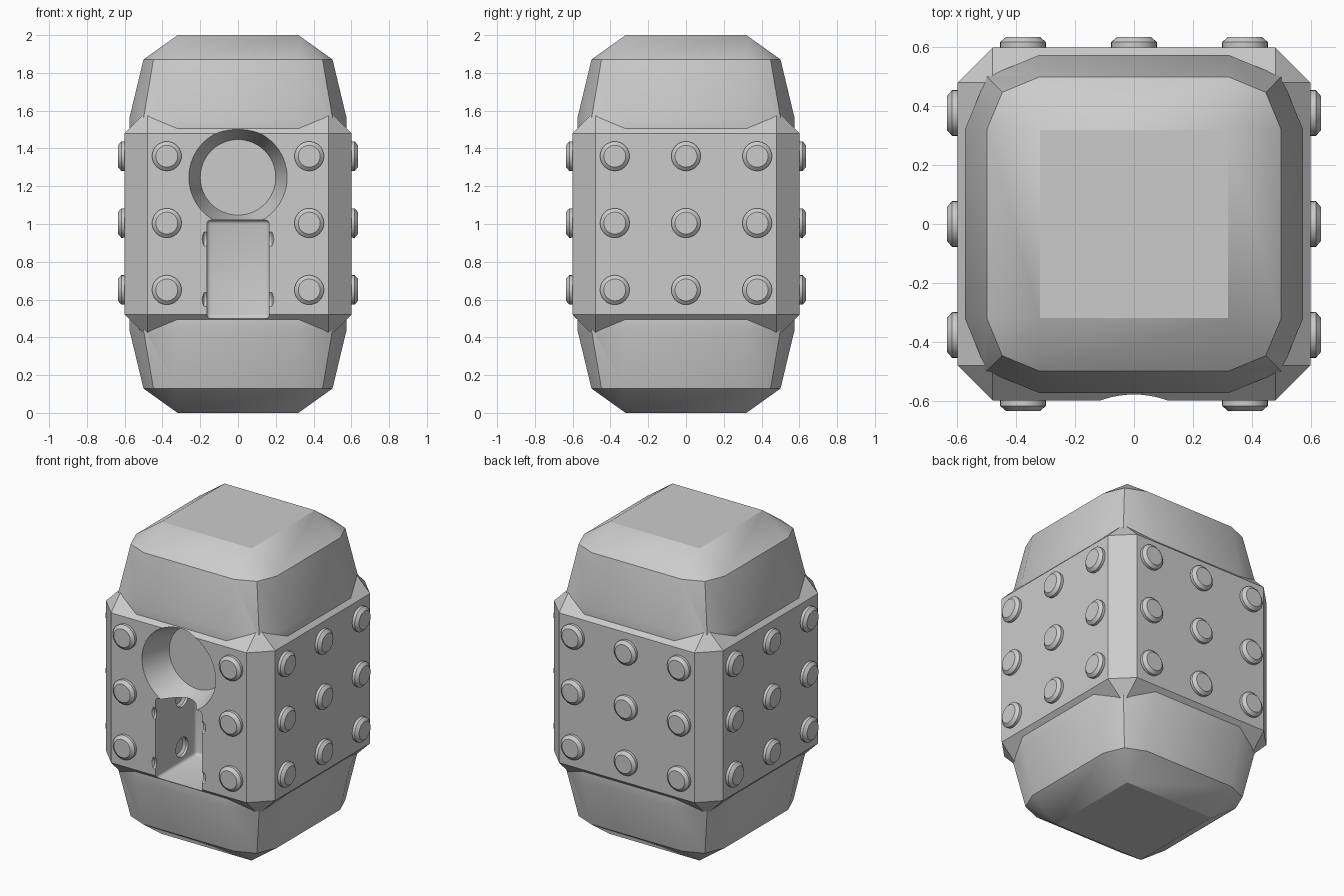
import bpy, bmesh
from math import cos, sin, pi, radians
from mathutils import Matrix, Vector

if "Cube" in bpy.data.objects:
    bpy.data.objects.remove(bpy.data.objects["Cube"], do_unlink=True)

grey = bpy.data.materials.new("plain grey")
grey.use_nodes = True
grey.diffuse_color = (0.6, 0.6, 0.6, 1)
grey.node_tree.nodes["Principled BSDF"].inputs["Base Color"].default_value = (0.6, 0.6, 0.6, 1)


def finish(name, bm, matrix=Matrix()):
    """Turn a bmesh into a grey object, with the matrix baked in."""
    bmesh.ops.transform(bm, matrix=matrix, verts=bm.verts)
    bmesh.ops.recalc_face_normals(bm, faces=bm.faces)
    mesh = bpy.data.meshes.new(name)
    bm.to_mesh(mesh)
    bm.free()
    mesh.materials.append(grey)
    obj = bpy.data.objects.new(name, mesh)
    bpy.context.collection.objects.link(obj)
    return obj


def loft(rings):
    """Skin a stack of closed rings and cap both ends."""
    bm = bmesh.new()
    loops = [[bm.verts.new(p) for p in ring] for ring in rings]
    for a, b in zip(loops, loops[1:]):
        for i in range(len(a)):
            j = (i + 1) % len(a)
            bm.faces.new((a[i], a[j], b[j], b[i]))
    bm.faces.new(loops[0])
    bm.faces.new(loops[-1])
    bmesh.ops.remove_doubles(bm, verts=bm.verts, dist=1e-4)
    return bm


def lathe(profile, steps=32):
    """Spin (radius, height) points around z."""
    return loft([[(r * cos(2 * pi * i / steps), r * sin(2 * pi * i / steps), h)
                  for i in range(steps)] for r, h in profile])


def box(size, bevel, segments):
    bm = bmesh.new()
    bmesh.ops.create_cube(bm, size=1)
    bmesh.ops.scale(bm, vec=size, verts=bm.verts)
    bmesh.ops.bevel(bm, geom=bm.edges[:], offset=bevel, segments=segments,
                    profile=0.5, affect='EDGES')
    return bm


def combine(target, tool, operation):
    """Apply a boolean and discard the tool."""
    mod = target.modifiers.new("cut", 'BOOLEAN')
    mod.operation = operation
    mod.solver = 'EXACT'
    mod.object = tool
    tool.hide_render = True
    bpy.context.view_layer.objects.active = target
    bpy.ops.object.modifier_apply(modifier=mod.name)
    bpy.data.objects.remove(tool, do_unlink=True)


def smooth(objects):
    bpy.ops.object.select_all(action='DESELECT')
    for obj in objects:
        obj.select_set(True)
    bpy.context.view_layer.objects.active = objects[0]
    bpy.ops.object.shade_smooth_by_angle(angle=radians(30))


# Rounded core: flat square ends, two-step rounding on every edge
FLAT, ROUND, RISE = 0.32, 0.255, 0.44


def core_ring(tilt):
    r = ROUND * cos(tilt)
    pts = []
    for corner in range(4):
        turn = Matrix.Rotation(corner * pi / 2, 3, 'Z')
        for k in range(3):
            a = k * pi / 4
            pts.append(turn @ Vector((FLAT + r * cos(a), FLAT + r * sin(a), 0)))
    return pts


rings = []
for side in (-1, 1):
    for k in (2, 1, 0)[::-side]:
        tilt = k * pi / 4
        z = 1 + side * (1 - RISE + RISE * sin(tilt))
        rings.append([p + Vector((0, 0, z)) for p in core_ring(tilt)])
body = finish("body", loft(rings))

# Chamfered square band around the middle
band = finish("band", box((1.2, 1.2, 1.2), 0.12, 1), Matrix.Translation((0, 0, 1)))
combine(body, band, 'UNION')

# Round tapered window recess in the front
into = Matrix.Rotation(-pi / 2, 4, 'X')
window = finish("window_cutter", lathe([(0.292, -0.1), (0.2, 0.19)], 64),
                Matrix.Translation((0, -0.6, 1.247)) @ into)
combine(body, window, 'DIFFERENCE')

# Doorway recess with round sockets in its side walls
door = finish("door_cutter", box((0.33, 0.6, 0.52), 0.02, 3),
              Matrix.Translation((0, -0.49, 0.76)))
combine(body, door, 'DIFFERENCE')
sideways = Matrix.Rotation(pi / 2, 4, 'Y')
for y in (-0.65, -0.33):
    for z in (0.6, 0.92):
        socket = finish("socket_cutter",
                        lathe([(0.046, -0.193), (0.062, -0.18), (0.062, 0.18), (0.046, 0.193)]),
                        Matrix.Translation((0, y, z)) @ sideways)
        combine(body, socket, 'DIFFERENCE')

# Rivets: three by three on each face, middle column left out at the front
rivets = []
for turn, face in enumerate(("front", "left", "back", "right")):
    spin = Matrix.Rotation(turn * pi / 2, 4, 'Z')
    for column in (-1, 0, 1):
        if face == "front" and column == 0:
            continue
        for row in (-1, 0, 1):
            place = Matrix.Translation((column * 0.377, -0.6, 1.005 + row * 0.354))
            out = Matrix.Rotation(pi / 2, 4, 'X')
            rivets.append(finish(face + "_rivet",
                                 lathe([(0.077, -0.03), (0.078, 0.018), (0.058, 0.035)]),
                                 spin @ place @ out))

smooth([body] + rivets)
